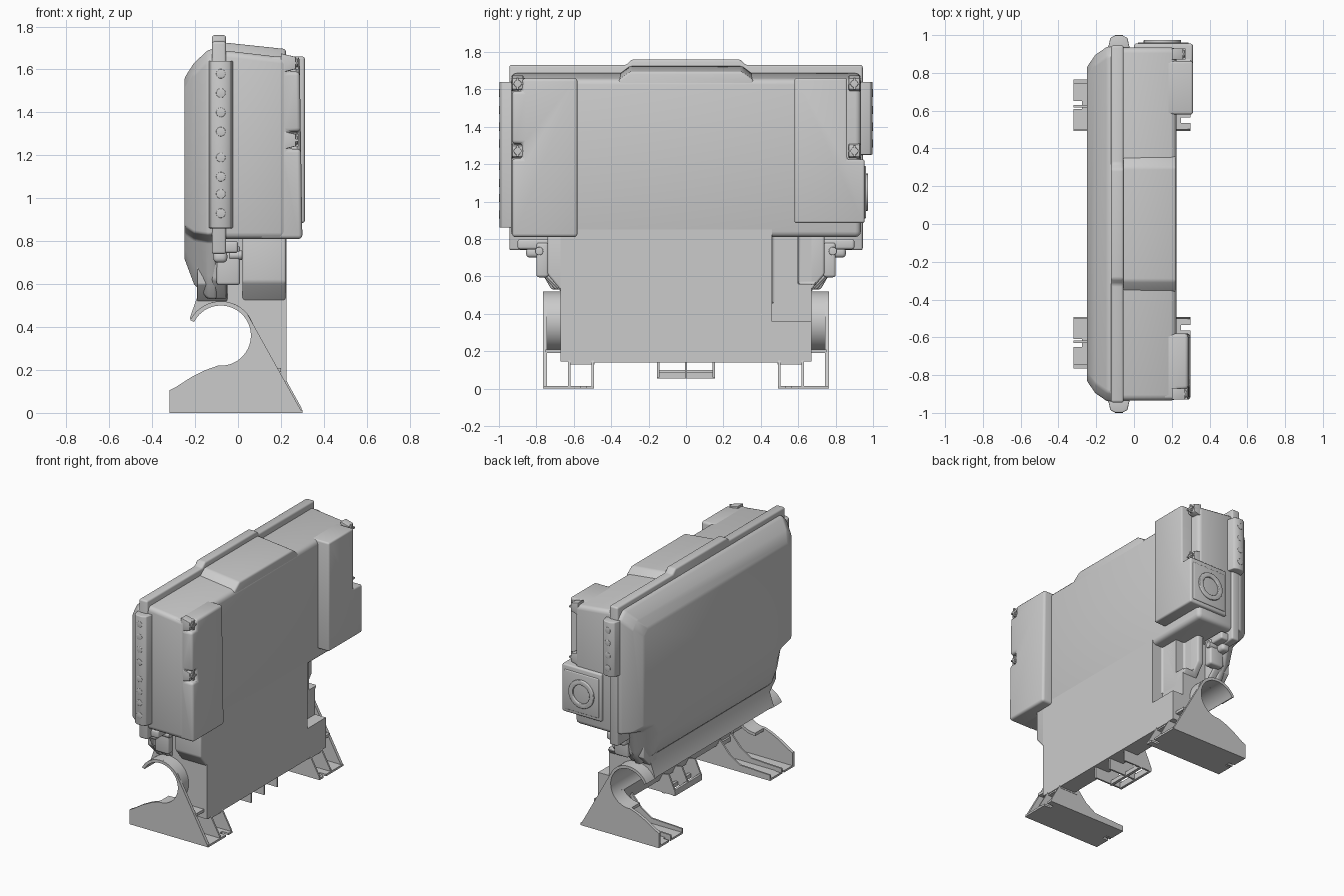
import bpy, bmesh, math
from mathutils import Vector


def loft(name, rings, bevel=0.0, cuts=(), segs=3):
    """Skin equal-length rings, cap the ends, cut, bevel and smooth."""
    bm = bmesh.new()
    vs = [[bm.verts.new(p) for p in r] for r in rings]
    n = len(vs[0])
    for a, b in zip(vs, vs[1:]):
        for i in range(n):
            j = (i + 1) % n
            bm.faces.new((a[i], a[j], b[j], b[i]))
    bm.faces.new(vs[0])
    bm.faces.new(vs[-1])
    bmesh.ops.recalc_face_normals(bm, faces=bm.faces)
    me = bpy.data.meshes.new(name)
    bm.to_mesh(me)
    bm.free()
    ob = bpy.data.objects.new(name, me)
    bpy.context.collection.objects.link(ob)
    bpy.ops.object.select_all(action='DESELECT')
    ob.select_set(True)
    bpy.context.view_layer.objects.active = ob
    for c in cuts:
        m = ob.modifiers.new("cut", 'BOOLEAN')
        m.operation, m.solver, m.object = 'DIFFERENCE', 'EXACT', c
        bpy.ops.object.modifier_apply(modifier=m.name)
    if bevel:
        m = ob.modifiers.new("round", 'BEVEL')
        m.width, m.segments = bevel, segs
        m.limit_method, m.angle_limit = 'ANGLE', math.radians(28)
        bpy.ops.object.modifier_apply(modifier=m.name)
    bpy.ops.object.shade_smooth_by_angle(angle=math.radians(32))
    for c in cuts:
        bpy.data.objects.remove(c)
    return ob


def prism(name, pts, axis, a, b, bevel=0.0, cuts=()):
    """Extrude a profile: axis 'x' takes (y,z), 'y' takes (x,z), 'z' takes (x,y)."""
    k = 'xyz'.index(axis)
    def at(p, t):
        p = list(p)
        p.insert(k, t)
        return Vector(p)
    return loft(name, [[at(p, t) for p in pts] for t in (a, b)], bevel, cuts)


def box(name, x, y, z, bevel=0.0, cuts=()):
    return prism(name, [(x[0], y[0]), (x[1], y[0]), (x[1], y[1]), (x[0], y[1])],
                 'z', z[0], z[1], bevel, cuts)


def arc(cx, cy, r, a0, a1, n):
    return [(cx + r * math.cos(math.radians(a0 + (a1 - a0) * i / n)),
             cy + r * math.sin(math.radians(a0 + (a1 - a0) * i / n))) for i in range(n + 1)]


def disc(name, axis, c, r, a, b, bevel=0.0, cuts=()):
    return prism(name, arc(c[0], c[1], r, 0, 345, 23), axis, a, b, bevel, cuts)


def mirror(half):
    """Mirror a half outline across y = 0."""
    return half + [(-y, z) for y, z in reversed(half)]


# Meter-style pocket cutters for the front of the lower body
def pockets():
    return [box("pocket_cutter", (0.14, 0.5), (0.46, 0.85), (0.36, 0.885)),
            box("pocket_cutter", (0.07, 0.5), (0.60, 0.9), (0.56, 0.885))]

# Lower body with a concave channel along its back
channel = arc(-0.08, 0.36, 0.14, 153, -35, 36)
prism("lower_body", [(0.225, 0.145), (0.225, 0.85), (-0.19, 0.85), (-0.19, 0.54),
                     (-0.225, 0.44)] + channel + [(0.10, 0.145)],
      'y', -0.67, 0.67, 0, pockets())
prism("shoulder", mirror([(0.60, 0.45), (0.665, 0.52), (0.74, 0.61), (0.74, 0.86)]),
      'x', 0.02, 0.224, 0.012, pockets())

# Upper housing with sloping top and raised middle
prism("upper_housing", [(-0.08, 0.81), (0.225, 0.81), (0.225, 1.655), (-0.08, 1.69)],
      'y', -0.935, 0.935, 0.03)
loft("housing_top_rise", [[(x, y, z) for y, z in mirror([(0.36, 1.5), (0.36, t - 0.045), (0.30, t)])]
                          for x, t in ((-0.06, 1.725), (0.223, 1.695))], 0.012)

# Seam flange running round the case
prism("seam_flange", mirror([(0.70, 0.53), (0.78, 0.62), (0.80, 0.74), (0.945, 0.74),
                             (0.945, 1.73), (0.32, 1.73), (0.29, 1.76)]),
      'x', -0.122, -0.055, 0.012)

# Back lid with wide sloping edges
lid = [(-0.10, 0.94, 1.70, 0.83, 0.53), (-0.14, 0.94, 1.69, 0.83, 0.53),
       (-0.205, 0.895, 1.63, 0.84, 0.60), (-0.25, 0.83, 1.56, 0.87, 0.72)]
loft("back_lid", [[(x, y, z) for y, z in mirror(
    [(w - 0.22, lo), (w - 0.16, lo + (sh - lo) * 0.35), (w - 0.12, sh - 0.03), (w, sh), (w, top - 0.05), (w - 0.05, top)])]
    for x, w, top, sh, lo in lid], 0.012)

# Left front cover with screw notches
screw_z = (1.27, 1.63)
prism("left_cover", [(0.1, 0.81), (0.30, 0.81), (0.287, 1.66), (0.1, 1.66)],
      'y', -0.93, -0.58, 0.018,
      [box("notch_cutter", (0.235, 0.4), (-1, -0.875), (z - 0.04, z + 0.04)) for z in screw_z])

# Right front cover with stepped corner
prism("right_cover", [(0.58, 0.885), (0.955, 0.885), (0.955, 1.225), (0.862, 1.225),
                      (0.862, 1.66), (0.58, 1.66)], 'x', 0.0, 0.312, 0.012)

# Cross-head cover screws and their bosses
for s, x in ((-1, 0.275), (1, 0.265)):
    for z in screw_z:
        y = s * 0.9
        prism("screw_boss", [(0.2, z - 0.045), (x - 0.005, z - 0.028), (x - 0.005, z + 0.028),
                             (0.2, z + 0.045)], 'y', y - 0.03, y + 0.03, 0.004)
        disc("screw_head", 'x', (y, z), 0.02, 0.2, x + 0.004, 0.003)
        box("screw_cross", (0.22, x + 0.008), (y - 0.03, y + 0.03), (z - 0.005, z + 0.005))
        box("screw_cross", (0.22, x + 0.008), (y - 0.005, y + 0.005), (z - 0.03, z + 0.03))

# Terminal strips on both ends with round plugs
for s, z0, holes in ((-1, 0.86, (0.93, 1.02, 1.10, 1.19, 1.31, 1.40, 1.49, 1.58)),
                     (1, 1.25, (1.31, 1.40, 1.49, 1.58))):
    prism("terminal_strip", [(-0.14, s * 0.92), (-0.125, s * 0.985), (-0.10, s * 0.998),
                             (-0.06, s * 0.998), (-0.035, s * 0.985), (-0.02, s * 0.92)],
          'z', z0, 1.64, 0.006)
    for z in holes:
        disc("terminal_plug", 'y', (-0.08, z), 0.022, s * 0.95, s * 1.0, 0.003)

# Round port on the right end
disc("port_ring", 'y', (0.15, 1.05), 0.10, 0.93, 0.974, 0.005,
     [disc("port_cutter", 'y', (0.15, 1.05), 0.066, 0.945, 1.1)])
box("port_plate", (0.02, 0.29), (0.93, 0.962), (0.91, 1.19), 0.006)

# End latches below the housing, saddles and feet, on both sides
slope = [(-0.32, 0.0), (0.30, 0.0), (0.05, 0.45)]
foot_profile = slope + arc(-0.08, 0.36, 0.16, 38, 153, 18) + arc(-0.08, 0.36, 0.14, 153, -95, 40) \
    + [(-0.15, 0.20), (-0.22, 0.165), (-0.29, 0.12), (-0.32, 0.105)]
rib = [(-0.32, 0.0), (0.30, 0.0), (0.295, 0.025), (0.22, 0.16), (0.08, 0.19), (0.0, 0.10), (-0.08, 0.05), (-0.32, 0.04)]
for s in (-1, 1):
    def ys(a, b):
        return tuple(sorted((s * a, s * b)))
    prism("foot_plate", foot_profile, 'y', *ys(0.742, 0.764))
    prism("saddle", arc(-0.08, 0.36, 0.16, 153, -95, 40) + arc(-0.08, 0.36, 0.14, -95, 153, 40),
          'y', *ys(0.65, 0.75))
    box("foot_base", (-0.32, 0.30), ys(0.492, 0.76), (0.0, 0.014), 0,
        [box("slot_cutter", (-0.4, -0.275), ys(0.61, 0.65), (-0.1, 0.1)),
         box("slot_cutter", (0.25, 0.4), ys(0.535, 0.565), (-0.1, 0.1))])
    for y in (0.492, 0.618):
        prism("foot_rib", rib, 'y', *ys(y, y + 0.012))
    box("foot_bridge", (0.08, 0.22), ys(0.49, 0.63), (0.13, 0.16))
    box("foot_outer_bridge", (0.06, 0.20), ys(0.62, 0.75), (0.19, 0.21))
    # Latch hardware
    box("latch_bar", (-0.10, 0.0), ys(0.72, 0.90), (0.745, 0.80), 0.012)
    box("latch_post", (-0.10, 0.01), ys(0.735, 0.80), (0.595, 0.78), 0.014)
    box("latch_lip", (-0.115, -0.05), ys(0.76, 0.855), (0.70, 0.755), 0.02)
    disc("latch_knuckle", 'x', (s * 0.785, 0.735), 0.022, -0.04, 0.02, 0.004)
    prism("latch_web", [(s * 0.60, 0.50), (s * 0.67, 0.52), (s * 0.75, 0.60), (s * 0.75, 0.70),
                        (s * 0.60, 0.70)], 'x', -0.19, -0.05, 0.006)

# Bottom rim and central clip frame
prism("bottom_rim", [(0.10, 0.14), (0.225, 0.14), (0.225, 0.157), (0.10, 0.157)], 'y', -0.63, 0.63)
for y in (-0.148, 0, 0.148):
    prism("clip_rib", [(0.21, 0.06), (0.21, 0.16), (0.03, 0.20), (-0.02, 0.09), (-0.02, 0.06)],
          'y', y - 0.006, y + 0.006)
box("clip_bar", (-0.02, 0.0), (-0.154, 0.154), (0.055, 0.10), 0.004)
box("clip_tray", (0.06, 0.08), (-0.154, 0.154), (0.055, 0.085))
